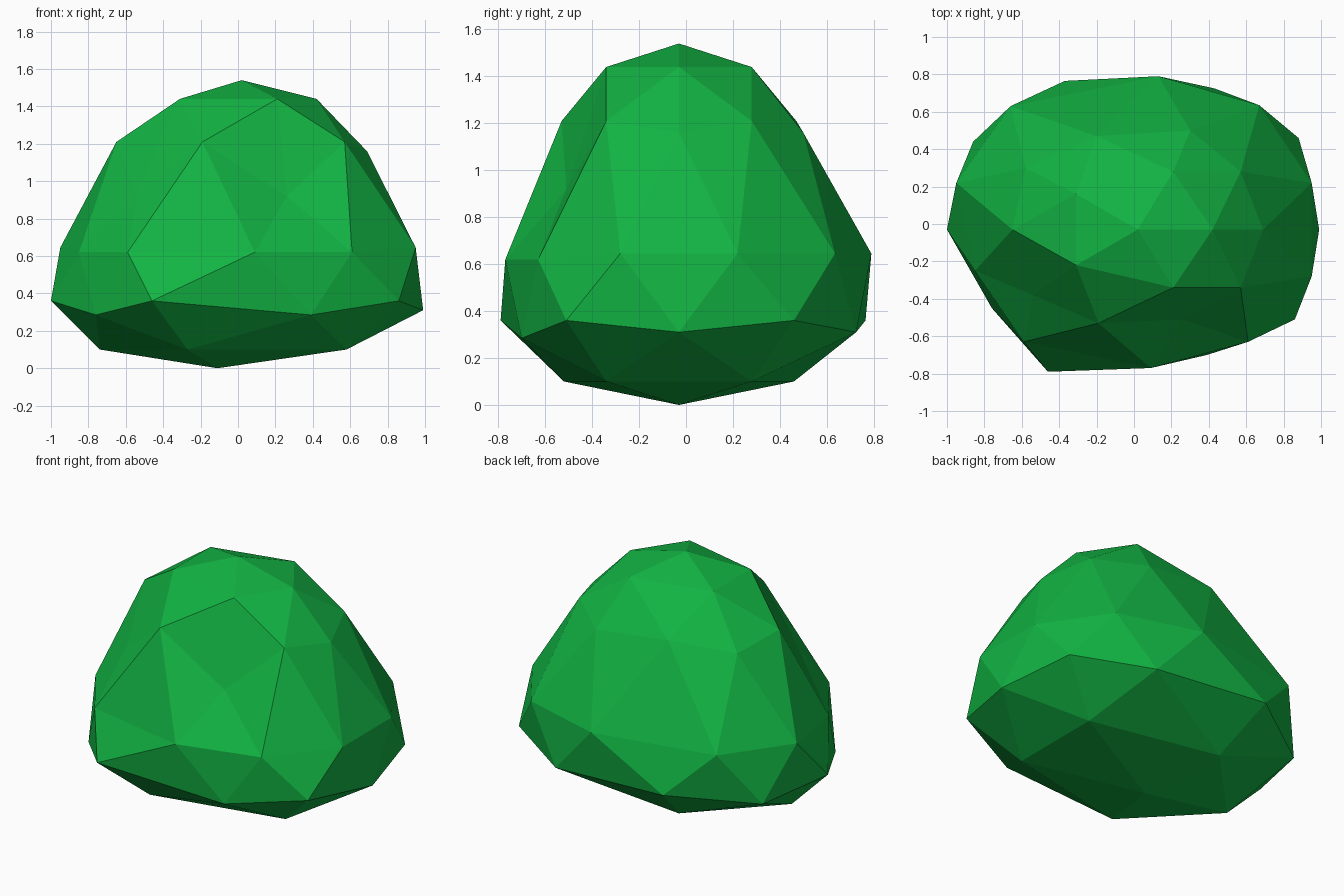
import bpy, bmesh, math

if "Cube" in bpy.data.objects:
    bpy.data.objects.remove(bpy.data.objects["Cube"])

# Rings of a two-step icosphere, top to bottom: (height, points counter-clockwise from +x).
# A third value on a point overrides the ring height where the boulder is chipped.
RINGS = [
    (1.54, [(.02, -.03)]),
    (1.44, [(.42, -.03), (.21, .28), (-.31, .16), (-.31, -.22), (.21, -.34)]),
    (1.21, [(.57, .28), (-.20, .47), (-.65, -.03), (-.19, -.53), (.57, -.34)]),
    (1.16, [(.69, -.03), (.30, .50), (-.58, .30), (-.54, -.38, .93), (.26, -.51, .92)]),
    (.645, [(.95, .22), (.67, .635), (.13, .79), (-.66, .63), (-.95, .22),
            (-.85, -.25, .62), (-.59, -.63, .62), (.09, -.77, .62),
            (.61, -.63, .62), (.95, -.28)]),
    (.36, [(.88, .46), (-.37, .765), (-1, -.03), (-.46, -.79), (.86, -.51)]),
    (.31, [(.99, -.03), (.43, .725), (-.86, .44), (-.76, -.45, .285), (.39, -.70, .285)]),
    (.10, [(.58, .28), (-.27, .46), (-.74, -.03), (-.27, -.52), (.58, -.34)]),
    (0, [(-.11, -.03)]),
]

bm = bmesh.new()
bmesh.ops.create_icosphere(bm, subdivisions=2, radius=1)

# Group the sphere vertices into rings, then mould each ring to its outline
groups = {}
for v in bm.verts:
    groups.setdefault(round(v.co.z, 2) + 0.0, []).append(v)
for key, (height, points) in zip(sorted(groups, reverse=True), RINGS):
    ring = sorted(groups[key], key=lambda v: (math.atan2(v.co.y, v.co.x) + .01) % math.tau)
    for v, p in zip(ring, points):
        v.co = (p[0], p[1], p[2] if len(p) == 3 else height)
bmesh.ops.recalc_face_normals(bm, faces=bm.faces)

# Faceted boulder-shaped bush in a single green
mesh = bpy.data.meshes.new("bush")
bm.to_mesh(mesh)
bm.free()
green = bpy.data.materials.new("leaf green")
green.diffuse_color = (.006, .45, .056, 1)
green.use_nodes = True
green.node_tree.nodes["Principled BSDF"].inputs["Base Color"].default_value = green.diffuse_color
mesh.materials.append(green)
bpy.context.collection.objects.link(bpy.data.objects.new("bush", mesh))
